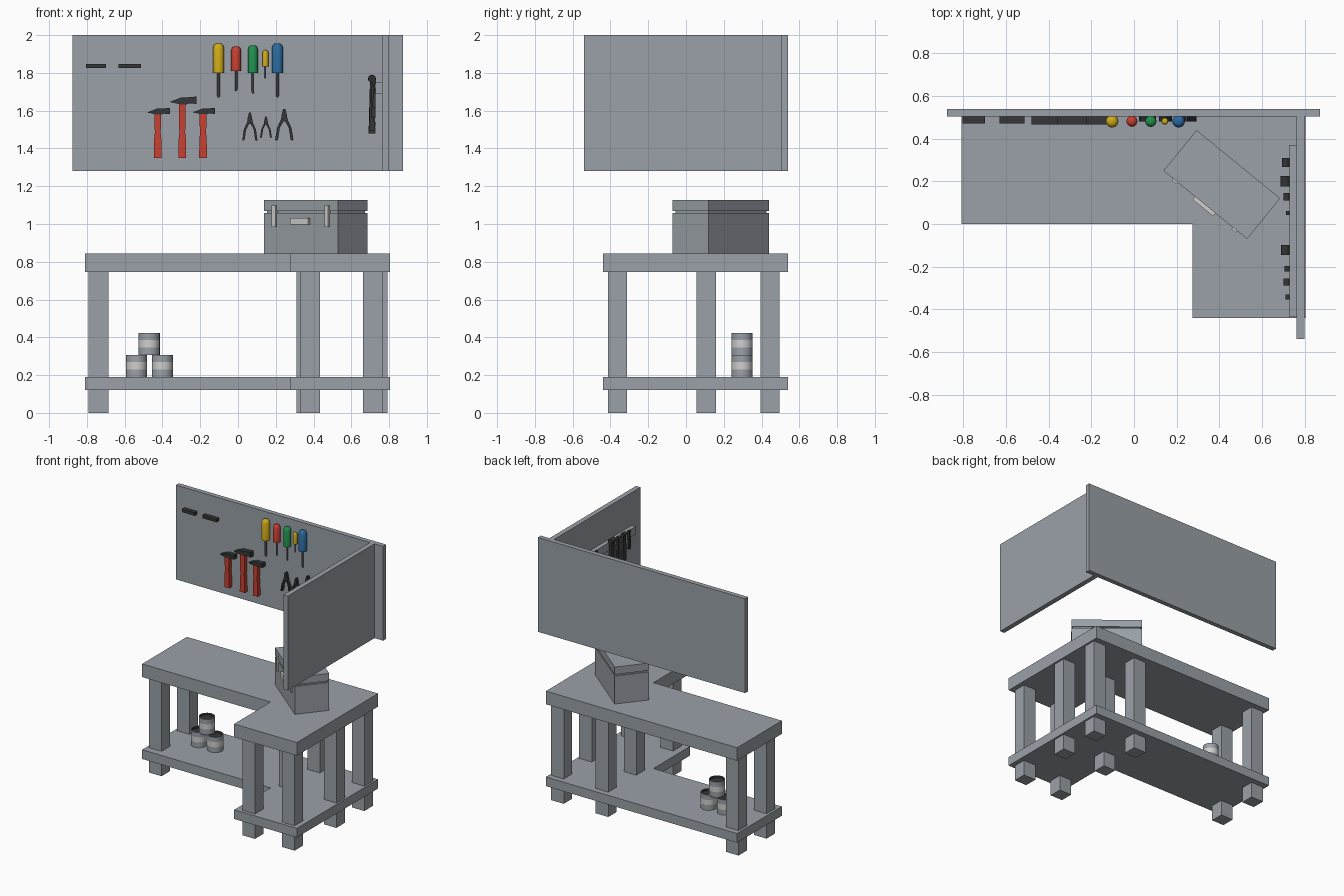
import bpy, bmesh, math
from mathutils import Matrix, Vector

if "Cube" in bpy.data.objects:
    bpy.data.objects.remove(bpy.data.objects["Cube"])


def mat(name, r, g, b):
    m = bpy.data.materials.new(name)
    m.diffuse_color = (r, g, b, 1)
    m.use_nodes = True
    m.node_tree.nodes["Principled BSDF"].inputs["Base Color"].default_value = m.diffuse_color
    return m


GREY = mat("bench grey", 0.32, 0.355, 0.39)
DARK = mat("dark steel", 0.035, 0.037, 0.038)
SHAFT = mat("shaft steel", 0.16, 0.17, 0.18)
LIGHT = mat("pale label", 0.62, 0.62, 0.61)
RED = mat("red", 0.58, 0.05, 0.03)
YELLOW = mat("yellow", 0.62, 0.41, 0.01)
GREEN = mat("green", 0.015, 0.28, 0.08)
BLUE = mat("blue", 0.025, 0.15, 0.36)


def finish(bm, name, *mats, smooth=False):
    bmesh.ops.recalc_face_normals(bm, faces=bm.faces)
    me = bpy.data.meshes.new(name)
    bm.to_mesh(me)
    bm.free()
    for m in mats:
        me.materials.append(m)
    if smooth:
        me.shade_smooth()
        me.set_sharp_from_angle(angle=math.radians(40))
    ob = bpy.data.objects.new(name, me)
    bpy.context.collection.objects.link(ob)
    return ob


def box(name, m, x, y, z, xf=None):
    """Box from (low, high) ranges, optionally moved by a matrix."""
    bm = bmesh.new()
    bmesh.ops.create_cube(bm, size=1)
    for v in bm.verts:
        v.co = Vector([(a + b) / 2 + c * (b - a) for c, (a, b) in zip(v.co, (x, y, z))])
    if xf:
        bm.transform(xf)
    return finish(bm, name, m)


def prism(name, m, pts, lo, hi, plan=False, rim=0):
    """Outline in xz extruded along y, or in xy along z; rim leaves only a frame."""
    bm = bmesh.new()
    place = (lambda p: (p[0], p[1], lo)) if plan else (lambda p: (p[0], lo, p[1]))
    f = bm.faces.new([bm.verts.new(place(p)) for p in pts])
    if rim:
        bm.normal_update()
        bmesh.ops.inset_region(bm, faces=[f], thickness=rim, use_even_offset=True)
        bmesh.ops.delete(bm, geom=[f], context='FACES')
    ext = bmesh.ops.extrude_face_region(bm, geom=bm.faces[:])
    d = Vector((0, 0, hi - lo)) if plan else Vector((0, hi - lo, 0))
    bmesh.ops.translate(bm, vec=d, verts=[g for g in ext["geom"] if isinstance(g, bmesh.types.BMVert)])
    return finish(bm, name, m)


def lathe(name, prof, centre, n, pick, *mats):
    """Profile of (radius, z) turned about a vertical axis; pick(radius, z) chooses the material."""
    bm = bmesh.new()
    vs = [bm.verts.new((r, 0, z)) for r, z in prof]
    es = [bm.edges.new(p) for p in zip(vs, vs[1:])]
    bmesh.ops.spin(bm, geom=vs + es, cent=(0, 0, 0), axis=(0, 0, 1),
                   angle=2 * math.pi, steps=n, use_merge=True)
    bmesh.ops.remove_doubles(bm, verts=bm.verts, dist=1e-5)
    for f in bm.faces:
        c = f.calc_center_median()
        f.material_index = pick(c.xy.length, c.z)
    bm.transform(Matrix.Translation(centre))
    return finish(bm, name, *mats, smooth=True)


# L-shaped bench top and shelf
ell = [(-0.81, 0), (0.275, 0), (0.275, -0.44), (0.805, -0.44), (0.805, 0.54), (-0.81, 0.54)]
prism("bench_top", GREY, ell, 0.745, 0.845, plan=True)
prism("bench_shelf", GREY, ell, 0.12, 0.19, plan=True)

# Legs
legs = [(x, y) for x in (-0.738, 0.362, 0.738) for y in (0.107, 0.445)]
for x, y in legs + [(0.38, -0.363), (0.715, -0.363)]:
    box("bench_leg", GREY, (x - 0.053, x + 0.053), (y - 0.051, y + 0.051), (0, 0.75))

# Tool boards and the rail on the side board
box("back_board", GREY, (-0.877, 0.873), (0.504, 0.54), (1.28, 2))
box("side_board", GREY, (0.762, 0.8), (-0.54, 0.504), (1.28, 2))
box("side_rail", GREY, (0.728, 0.762), (-0.435, 0.37), (1.69, 1.75))

# Toolbox: body, lid, recessed seam, latches and handle
tx = Matrix.Translation((0.412, 0.185, 0)) @ Matrix.Rotation(math.radians(-39.2), 4, 'Z')
L, W = 0.253, 0.123
box("toolbox_body", GREY, (-L, L), (-W, W), (0.845, 1.058), tx)
box("toolbox_lid", GREY, (-L, L), (-W, W), (1.07, 1.127), tx)
box("toolbox_seam", GREY, (-L + .01, L - .01), (-W + .01, W - .01), (1.05, 1.08), tx)
for s in (-1, 1):
    box("toolbox_latch", LIGHT, (s * 0.18 - .013, s * 0.18 + .013), (-W - .01, -W + .012), (0.985, 1.098), tx)
box("toolbox_handle", LIGHT, (-0.062, 0.062), (-W - .018, -W), (0.997, 1.032), tx)

# Paint cans, open and dark inside
R, H = 0.056, 0.117
can = [(0, 0), (R, 0), (R, .04), (R, .08), (R, H), (R - .006, H), (R - .006, H - .015), (0, H - .015)]
for x, z in ((-0.537, 0.19), (-0.4, 0.19), (-0.47, 0.19 + H)):
    lathe("paint_can", can, (x, 0.297, z), 24,
          lambda r, h: 1 if r > 0.05 and 0.05 < h < 0.07 else 2 if r < 0.0505 and h > 0.09 else 0,
          GREY, LIGHT, DARK)

# Saws: open frame plus crossbar
saws = ([(-0.815, 1.925), (-0.69, 1.955), (-0.69, 1.84), (-0.71, 1.597), (-0.79, 1.62), (-0.812, 1.83)],
        [(-0.645, 1.91), (-0.505, 1.95), (-0.505, 1.835), (-0.55, 1.607), (-0.595, 1.607), (-0.64, 1.83)])
for pts in saws:
    prism("saw_frame", DARK, pts, 0.468, 0.504, rim=0.02)
    box("saw_crossbar", DARK, (pts[5][0] + .008, pts[2][0] - .008), (0.472, 0.504), (1.825, 1.848))

# Hammers
for x, top, w in ((-0.425, 1.615, 0.12), (-0.295, 1.675, 0.142), (-0.185, 1.615, 0.117)):
    hh = w * 0.29
    z1 = top - hh
    half = [(0.021, 1.35), (0.019, 1.45), (0.015, 1.49), (0.018, 1.52), (0.018, z1 + .005)]
    prism("hammer_handle", RED, [(x + a, b) for a, b in half] + [(x - a, b) for a, b in half[::-1]],
          0.472, 0.504)
    head = [(-.5, .3), (-.1, 0), (.15, 0), (.2, .12), (.5, .05), (.5, 1), (.2, .9), (-.05, .9)]
    prism("hammer_head", DARK, [(x + .004 + a * w, z1 + b * hh) for a, b in head], 0.467, 0.504)

# Screwdrivers: turned handle and thin shaft
for x, r, top, low, tip, m in ((-0.103, .03, 1.955, 1.80, 1.67, YELLOW),
                               (-0.01, .026, 1.94, 1.81, 1.705, RED),
                               (0.079, .027, 1.945, 1.80, 1.69, GREEN),
                               (0.145, .016, 1.92, 1.835, 1.77, YELLOW),
                               (0.209, .03, 1.955, 1.80, 1.67, BLUE)):
    s = r * 0.24
    lathe("screwdriver_handle", [(0, low), (r, low), (r, top - r * .8), (r * .8, top - r * .25), (r * .45, top), (0, top)],
          (x, 0.482, 0), 12, lambda a, b: 0, m)
    lathe("screwdriver_shaft", [(0, tip), (s * .8, tip), (s, tip + .01), (s, low + .005), (0, low + .005)],
          (x, 0.482, 0), 8, lambda a, b: 0, SHAFT)

# Pliers: mirrored outline with jaws above and splayed grips below
half = [(.12, 1), (.3, .8), (.35, .68), (.8, .4), (1, .05), (.92, 0), (.7, .03), (.5, .4), (.12, .6)]
for x, w, z, h in ((0.063, .04, 1.44, .15), (0.148, .031, 1.455, .113), (0.245, .048, 1.44, .17)):
    prism("pliers", DARK, [(x + a * w, z + b * h) for a, b in half] + [(x - a * w, z + b * h) for a, b in half[::-1]],
          0.48, 0.504)

# Wrenches hanging on the side rail: round head above a tapering bar
for y, w in ((0.288, .043), (0.2, .05), (0.128, .034), (0.051, .019),
             (-0.123, .047), (-0.21, .028), (-0.272, .034), (-0.343, .023)):
    r = w * 0.42
    xc, zt = 0.73 - r, 1.735 + w * 1.1 - r
    head = [(xc + r * math.cos(t), zt + r * math.sin(t))
            for t in (math.radians(-60 + 30 * i) for i in range(11))]
    zb = zt + r - w * 6.2
    prism("wrench", DARK, head + [(xc - r * .85, zb), (xc + r * .85, zb)], y - w / 2, y + w / 2)
